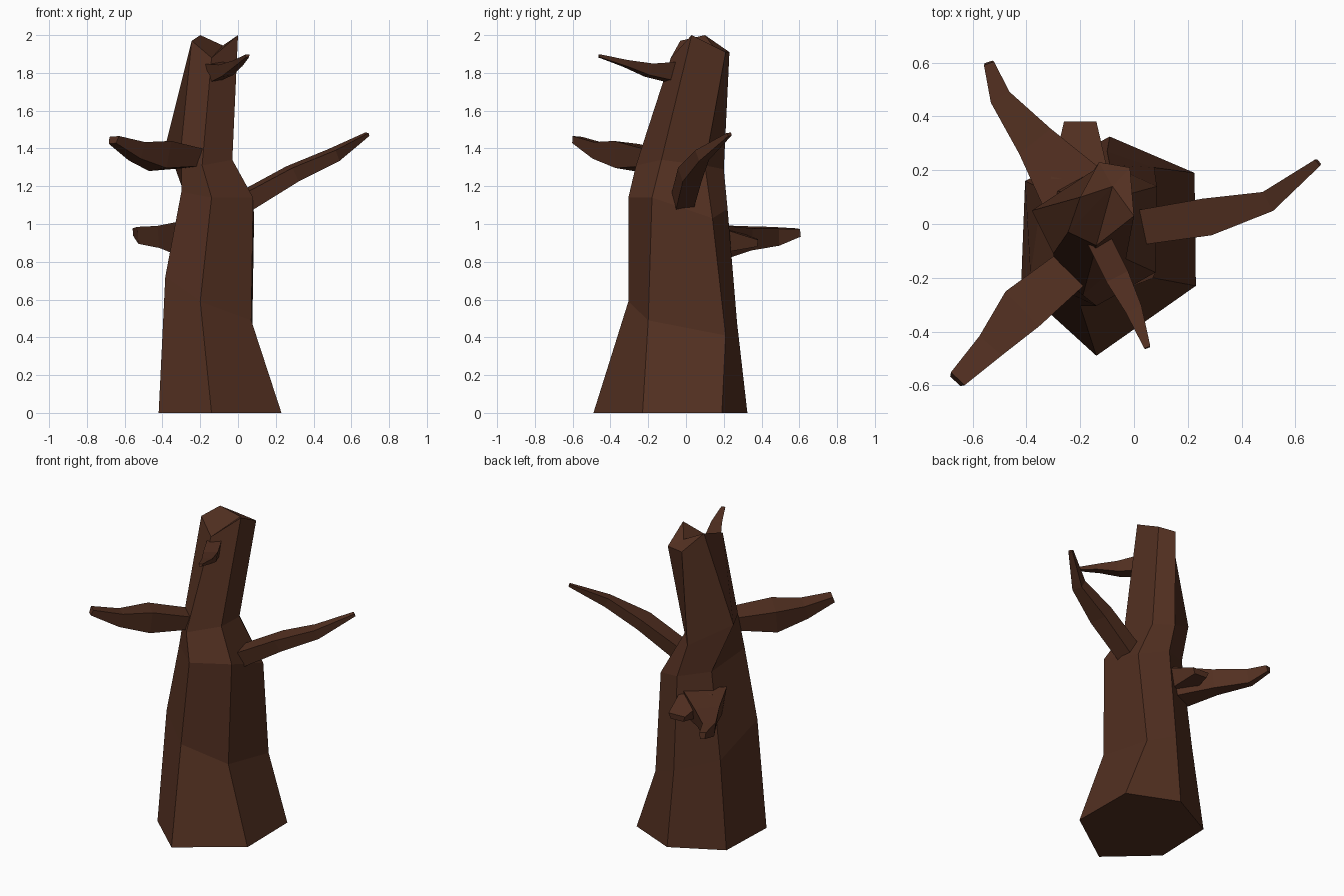
import bpy, bmesh
from mathutils import Vector

if "Cube" in bpy.data.objects:
    bpy.data.objects.remove(bpy.data.objects["Cube"])

bark = bpy.data.materials.new("bark")
bark.diffuse_color = (0.085, 0.029, 0.015, 1)
bark.use_nodes = True
bark.node_tree.nodes["Principled BSDF"].inputs["Base Color"].default_value = bark.diffuse_color


def loft(name, rings, top_centre=None):
    """Skin a stack of equal-sized rings, closing both ends."""
    bm = bmesh.new()
    loops = [[bm.verts.new(p) for p in ring] for ring in rings]
    n = len(loops[0])
    for a, b in zip(loops, loops[1:]):
        for i in range(n):
            j = (i + 1) % n
            bm.faces.new((a[i], a[j], b[j], b[i]))
    bm.faces.new(loops[0][::-1])
    if top_centre:
        c = bm.verts.new(top_centre)
        for i in range(n):
            bm.faces.new((loops[-1][i], loops[-1][(i + 1) % n], c))
    else:
        bm.faces.new(loops[-1])
    bmesh.ops.recalc_face_normals(bm, faces=bm.faces)
    mesh = bpy.data.meshes.new(name)
    bm.to_mesh(mesh)
    bm.free()
    mesh.materials.append(bark)
    bpy.context.collection.objects.link(bpy.data.objects.new(name, mesh))


def branch(name, path):
    """Four-sided tapering limb; path holds x, y, z, half width, half height."""
    pts = [Vector(p[:3]) for p in path]
    rings = []
    for i, p in enumerate(pts):
        t = (pts[min(i + 1, len(pts) - 1)] - pts[max(i - 1, 0)]).normalized()
        side = t.cross(Vector((0, 0, 1))).normalized()
        up = side.cross(t)
        w, h = path[i][3:]
        rings.append([p + side * w * a + up * h * b
                      for a, b in ((0.75, -1), (1, 0.8), (-1, 1), (-0.75, -0.8))])
    loft(name, rings)


# Leaning six-sided trunk with a jagged broken top
# (ring order: front, right, back right, back, back left, left)
loft("trunk", [
    [(-.14, -.49, 0), (.23, -.23, 0), (.225, .19, 0),
     (-.09, .325, 0), (-.405, .16, 0), (-.42, -.235, 0)],
    [(-.20, -.305, .59), (.07, -.20, .49), (.075, .21, .41),
     (-.10, .27, .48), (-.34, .13, .56), (-.385, -.19, .72)],
    [(-.14, -.305, 1.14), (.08, -.18, 1.14), (.085, .14, 1.03),
     (-.09, .22, 1.08), (-.27, .12, 1.12), (-.30, -.18, 1.17)],
    [(-.19, -.265, 1.31), (-.03, -.13, 1.34), (-.06, .10, 1.31),
     (-.15, .20, 1.29), (-.38, .05, 1.43), (-.30, -.11, 1.42)],
    [(-.14, -.08, 1.88), (0, .03, 2.0), (-.015, .21, 1.91),
     (-.13, .23, 1.91), (-.20, .10, 2.0), (-.245, -.03, 1.97)],
], top_centre=(-.08, .14, 1.945))

# Limbs
branch("right_branch", [(.04, -.01, 1.12, .065, .055), (.29, .03, 1.265, .07, .045),
                        (.51, .09, 1.365, .04, .035), (.685, .23, 1.475, .015, .01)])
branch("left_front_branch", [(-.20, -.14, 1.345, .075, .045), (-.42, -.32, 1.36, .09, .08),
                             (-.54, -.46, 1.385, .055, .05), (-.66, -.58, 1.445, .035, .022)])
branch("back_branch", [(-.23, .13, .91, .13, .10), (-.37, .31, .925, .075, .065),
                       (-.50, .475, .935, .04, .05), (-.54, .60, .955, .02, .022)])
branch("back_knot", [(-.20, .16, .92, .11, .08), (-.20, .38, .90, .06, .02)])
branch("top_twig", [(-.14, -.04, 1.80, .045, .06), (-.06, -.20, 1.815, .045, .035),
                    (0, -.32, 1.85, .032, .018), (.05, -.46, 1.89, .012, .008)])
